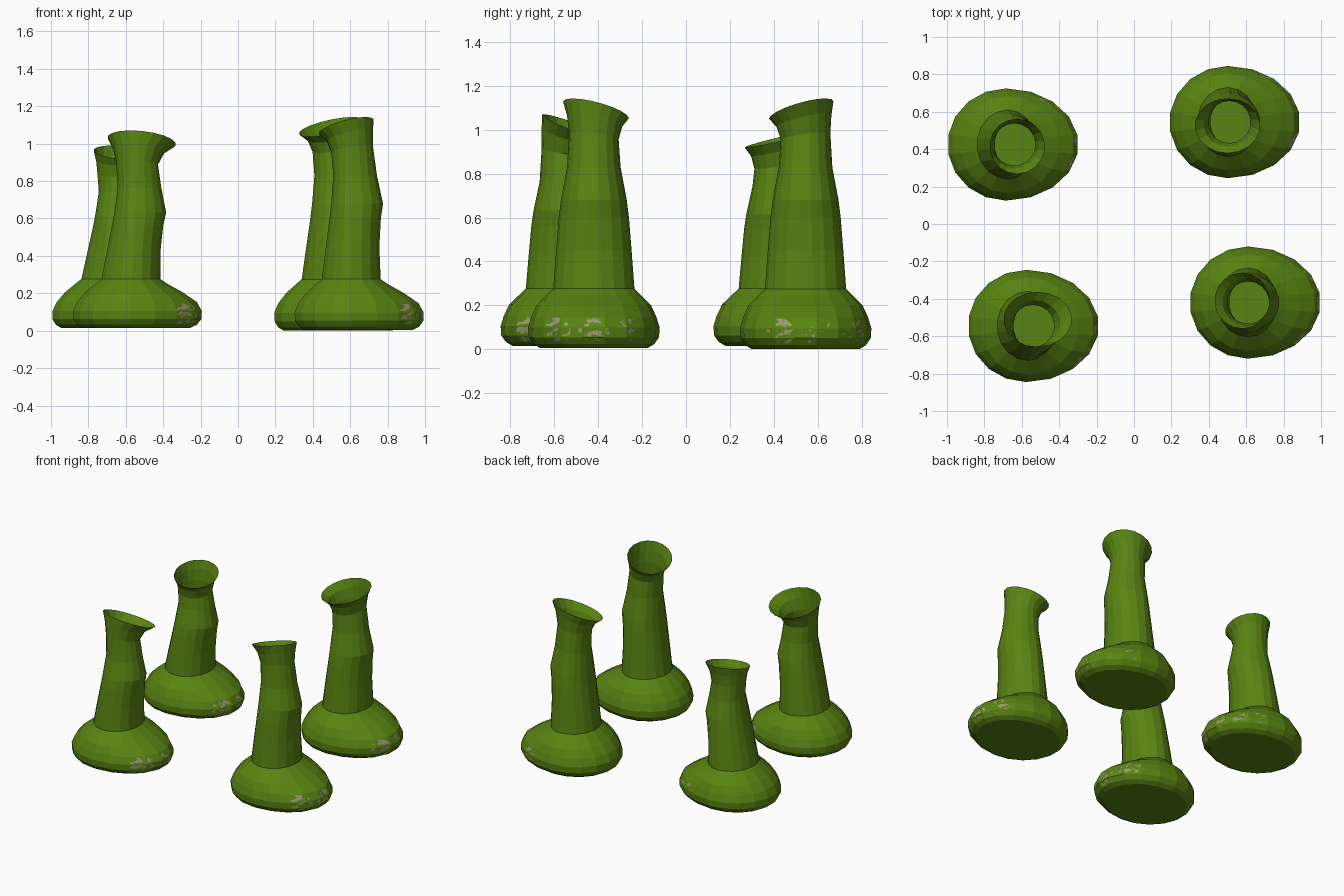
import bpy, bmesh, math
from mathutils import Vector
from mathutils.bvhtree import BVHTree

if "Cube" in bpy.data.objects:
    bpy.data.objects.remove(bpy.data.objects["Cube"])


def material(name, rgb):
    m = bpy.data.materials.new(name)
    m.diffuse_color = (*rgb, 1)
    m.use_nodes = True
    m.node_tree.nodes["Principled BSDF"].inputs["Base Color"].default_value = m.diffuse_color
    return m


GREEN = material("leaf green", (0.10, 0.23, 0.006))
GREY = material("toenail grey", (0.33, 0.32, 0.17))
SIDES = 18

# height, reach back (-x), reach forward (+x), half width (y)
FOOT = [(0.0, .26, .33, .245), (.018, .29, .365, .275), (.05, .31, .388, .297),
        (.095, .312, .388, .30), (.145, .292, .36, .285), (.20, .25, .28, .26),
        (.245, .20, .20, .215), (.275, .165, .155, .185)]
SHANK = [(.45, .142, .148, .172), (.60, .122, .156, .16), (.68, .113, .168, .15),
         (.83, .102, .135, .122)]


def add_object(name, bm, mat):
    me = bpy.data.meshes.new(name)
    bm.to_mesh(me)
    ob = bpy.data.objects.new(name, me)
    me.materials.append(mat)
    bpy.context.collection.objects.link(ob)
    return ob


def ring(bm, fn):
    return [bm.verts.new(fn(2 * math.pi * (i + .5) / SIDES)) for i in range(SIDES)]


def leg(name, cx, cy, base, lean, stretch, rim, slope, toes):
    bm = bmesh.new()
    rings = []

    # foot and shank: stacked lopsided ovals
    for z, back, front, half in FOOT + SHANK:
        zz = z if z < .28 else .28 + (z - .28) * stretch
        shift = -lean * max(0, 1 - z / .9)
        k = max(0, 1 - z / .3)
        rings.append(ring(bm, lambda a: (
            cx + shift + math.cos(a) * (front if math.cos(a) > 0 else back),
            cy + math.sin(a) * half, base * k + zz)))

    # throat and flared, slanted rim
    rx, ry, rhx, rhy, rz = rim
    for t, flare, drop in ((0, 0, .12), (.6, .35, .05), (1, 1, 0)):
        def point(a):
            hx, hy = .113 + (rhx - .113) * flare, .113 + (rhy - .113) * flare
            dx, dy = math.cos(a) * hx, math.sin(a) * hy
            return (cx + (rx - cx) * flare + dx, cy + (ry - cy) * flare + dy,
                    rz - drop + (.5 + .5 * t) * (slope[0] * dx + slope[1] * dy))
        rings.append(ring(bm, point))

    bm.faces.new(list(reversed(rings[0])))  # sole; the top stays open
    for lo, hi in zip(rings, rings[1:]):
        for i in range(SIDES):
            j = (i + 1) % SIDES
            bm.faces.new((lo[i], lo[j], hi[j], hi[i]))
    tree = BVHTree.FromBMesh(bm)
    add_object(name, bm, GREEN)
    bm.free()

    # toenails: thin round patches laid on the forward side of the foot
    for n, ty in enumerate(toes):
        tb = bmesh.new()
        half = .072 if n == 1 else .064

        def hit(r, a):
            o = Vector((cx + 2, ty + r * half * math.cos(a), base + .077 + r * .062 * math.sin(a)))
            loc, nor, _, _ = tree.ray_cast(o, Vector((-1, 0, 0)))
            return tb.verts.new(loc + nor * .005)
        centre, prev = hit(0, 0), None
        for r in (.25, .5, .75, 1):
            cur = [hit(r, 2 * math.pi * i / 24) for i in range(24)]
            for i in range(24):
                j = (i + 1) % 24
                if prev:
                    tb.faces.new((prev[i], cur[i], cur[j], prev[j]))
                else:
                    tb.faces.new((centre, cur[i], cur[j]))
            prev = cur
        add_object(f"{name}_toenail_{n + 1}", tb, GREY)
        tb.free()


# rim = centre x, y, half sizes x, y, height; slope = rise per unit x, y
leg("front_leg_right", .61, -.42, .005, 0, 1, (.578, -.41, .148, .15, 1.09),
    (.25, -.25), (-.59, -.42, -.25))
leg("front_leg_left", .51, .545, 0, .01, 1, (.50, .525, .175, .147, 1.09),
    (.2, .27), (.43, .60, .765))
leg("hind_leg_right", -.54, -.545, .015, .04, .88, (-.515, -.51, .183, .147, 1.015),
    (-.1, -.36), (-.71, -.53, -.36))
leg("hind_leg_left", -.64, .425, .015, .05, .84, (-.625, .415, .148, .148, .955),
    (-.06, .24), (.31, .48, .645))
